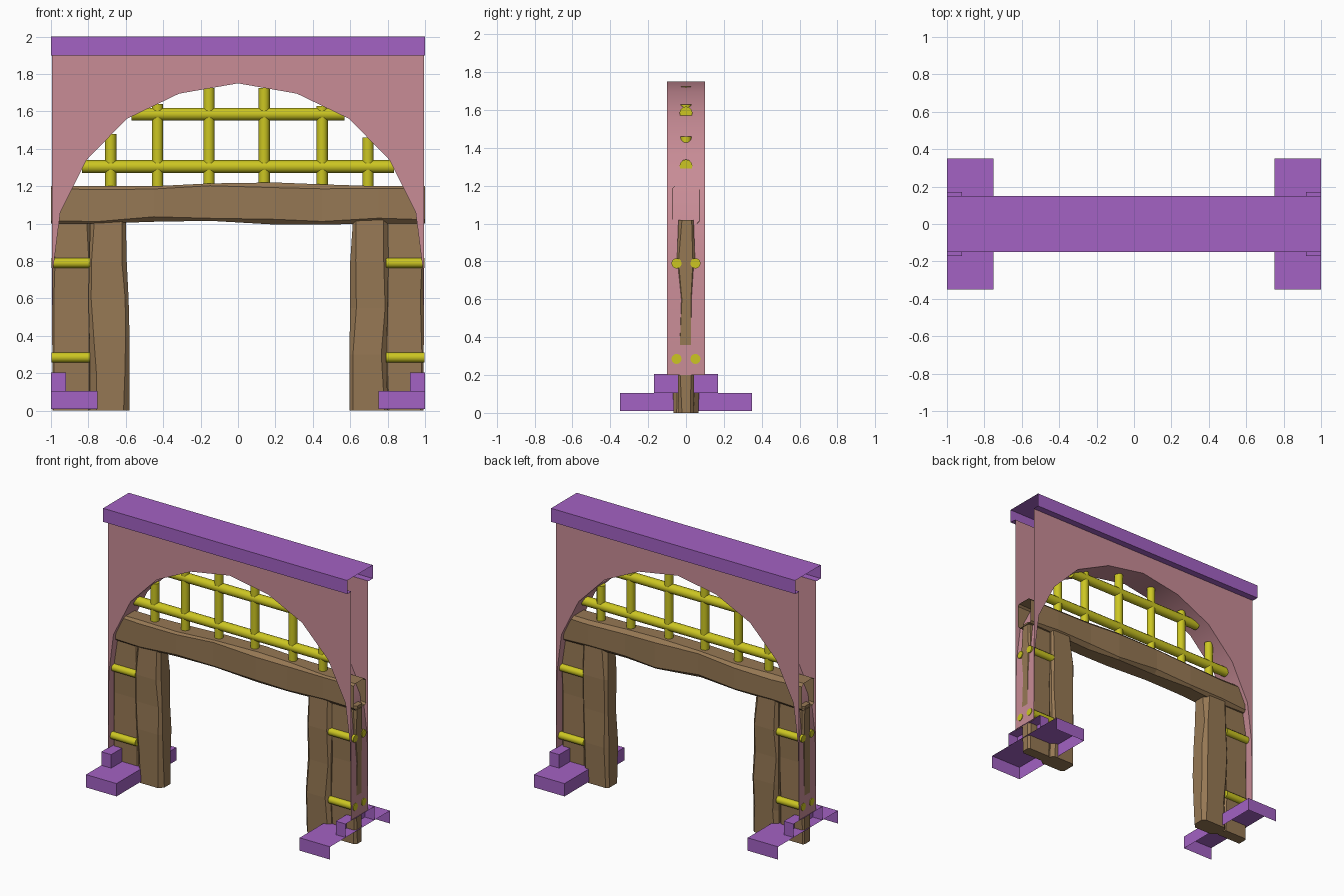
import bpy, bmesh, random
from mathutils import Vector, Matrix

random.seed(4)
if "Cube" in bpy.data.objects:
    bpy.data.objects.remove(bpy.data.objects["Cube"], do_unlink=True)


def material(name, rgb):
    linear = [(c / 255 / 12.92 if c < 11 else ((c / 255 + 0.055) / 1.055) ** 2.4) for c in rgb]
    m = bpy.data.materials.new(name)
    m.use_nodes = True
    m.diffuse_color = (*linear, 1)
    m.node_tree.nodes["Principled BSDF"].inputs["Base Color"].default_value = (*linear, 1)
    return m


pink = material("pink plaster", (200, 140, 150))
purple = material("purple trim", (163, 98, 195))
brown = material("brown timber", (150, 120, 84))
yellow = material("yellow metal", (204, 198, 34))


def finish(name, bm, mat, smooth=False):
    bmesh.ops.recalc_face_normals(bm, faces=bm.faces)
    mesh = bpy.data.meshes.new(name)
    bm.to_mesh(mesh)
    bm.free()
    mesh.materials.append(mat)
    obj = bpy.data.objects.new(name, mesh)
    bpy.context.collection.objects.link(obj)
    if smooth:
        bpy.ops.object.select_all(action="DESELECT")
        obj.select_set(True)
        bpy.context.view_layer.objects.active = obj
        bpy.ops.object.shade_smooth_by_angle(angle=0.7)
    return obj


def open_box(name, low, high, open_sides, mat):
    """Box whose faces pointing along any of open_sides are left out."""
    low, high = Vector(low), Vector(high)
    bm = bmesh.new()
    bmesh.ops.create_cube(bm, size=1, matrix=Matrix.Translation((low + high) / 2)
                          @ Matrix.Diagonal((*(high - low), 1)))
    bm.normal_update()
    gone = [f for f in bm.faces if any(f.normal.dot(Vector(d)) > 0.9 for d in open_sides)]
    bmesh.ops.delete(bm, geom=gone, context="FACES")
    return finish(name, bm, mat)


def hewn_timber(name, sections, upright, chamfer=0.015, open_ends=(False, False)):
    """Loft of chamfered rectangles; section = position, a low, a high, half depth."""
    bm = bmesh.new()
    rings = []
    for t, a0, a1, d in sections:
        c = [chamfer * random.uniform(0.5, 1.6) for _ in range(4)]
        outline = [(a0 + c[0], -d), (a1 - c[1], -d), (a1, -d + c[1]), (a1, d - c[2]),
                   (a1 - c[2], d), (a0 + c[3], d), (a0, d - c[3]), (a0, -d + c[0])]
        rings.append([bm.verts.new((a, y, t) if upright else (t, y, a)) for a, y in outline])
    for r, s in zip(rings, rings[1:]):
        for i in range(8):
            j = (i + 1) % 8
            bm.faces.new((r[i], r[j], s[j], s[i]))
    for ring, is_open in zip((rings[0], rings[-1]), open_ends):
        if not is_open:
            bm.faces.new(ring)
    return finish(name, bm, brown)


def rod(name, start, end, radius):
    start, end = Vector(start), Vector(end)
    along = end - start
    bm = bmesh.new()
    bmesh.ops.create_cone(
        bm, cap_ends=True, segments=12, radius1=radius, radius2=radius, depth=along.length,
        matrix=Matrix.Translation((start + end) / 2)
        @ along.to_track_quat("Z", "Y").to_matrix().to_4x4())
    return finish(name, bm, yellow, smooth=True)


# Plaster wall with the arch opening and its soffit
half = [(0.995, 0.2), (0.988, 0.76), (0.95, 1.06), (0.81, 1.34), (0.595, 1.56), (0.315, 1.695)]
arch = [(-x, z) for x, z in half] + [(0, 1.75)] + half[::-1]
bm = bmesh.new()
columns = [[bm.verts.new(p) for p in ((x, -0.1, 1.9), (x, -0.1, z), (x, 0.1, z), (x, 0.1, 1.9))]
           for x, z in arch]
for p, q in zip(columns, columns[1:]):
    for i in range(3):
        bm.faces.new((p[i], p[i + 1], q[i + 1], q[i]))
finish("arch_wall", bm, pink, smooth=True)

# Top trim: open-ended cap with narrow lips beneath
ENDS = [(1, 0, 0), (-1, 0, 0)]
open_box("top_trim", (-1, -0.15, 1.9), (1, 0.15, 2), ENDS + [(0, 0, -1)], purple)
for label, y0, y1 in (("front", -0.15, -0.1), ("back", 0.1, 0.15)):
    bm = bmesh.new()
    bm.faces.new([bm.verts.new(p) for p in ((-1, y0, 1.9), (-1, y1, 1.9), (1, y1, 1.9), (1, y0, 1.9))])
    finish(label + "_trim_lip", bm, purple)

# Stepped footings, open underneath and toward the outer end
for label, s in (("left", 1), ("right", -1)):
    for part, inner, y, z0, z1 in (("footing", 0.75, 0.35, 0.01, 0.105),
                                   ("footing_step", 0.92, 0.17, 0.105, 0.205)):
        a, b = sorted((s * inner, s))
        open_box(f"{label}_{part}", (a, -y, z0), (b, y, z1), [(s, 0, 0), (0, 0, -1)], purple)

# Hewn lintel and posts
hewn_timber("lintel_beam", [
    (-1, 1.0, 1.2, 0.07), (-0.75, 1.0, 1.2, 0.075), (-0.45, 1.01, 1.2, 0.08),
    (-0.15, 1.015, 1.215, 0.07), (0.2, 0.995, 1.22, 0.08), (0.45, 0.995, 1.21, 0.07),
    (0.75, 1.0, 1.2, 0.075), (1, 1.0, 1.2, 0.07)], False, 0.02, (True, True))
hewn_timber("right_inner_post", [
    (0, -0.79, -0.58, 0.065), (0.2, -0.79, -0.58, 0.07), (0.4, -0.795, -0.58, 0.075),
    (0.6, -0.8, -0.585, 0.07), (0.8, -0.795, -0.595, 0.075), (1.02, -0.79, -0.6, 0.065)], True, 0.022)
hewn_timber("left_inner_post", [
    (0, 0.595, 0.8, 0.065), (0.3, 0.595, 0.795, 0.075), (0.55, 0.6, 0.8, 0.07),
    (0.8, 0.6, 0.805, 0.075), (1.02, 0.615, 0.8, 0.065)], True, 0.022)
for label, s in (("left", 1), ("right", -1)):
    # Thin outer posts run out to the open ends of the wall
    sections = [(z, *sorted((s * 0.79, s * 0.993)), d)
                for z, d in ((0, 0.04), (0.3, 0.045), (0.6, 0.04), (0.8, 0.048), (1.02, 0.04))]
    hewn_timber(label + "_outer_post", sections, True, 0.012)
    # Short metal bars over both faces of the outer post
    for level, z in (("lower", 0.285), ("upper", 0.79)):
        for side, y in (("front", -0.05), ("back", 0.05)):
            rod(f"{label}_{level}_{side}_bar", (s * 0.79, y, z), (s * 0.998, y, z), 0.027)

# Grille in the arch
for level, z, x in (("lower", 1.305, 0.835), ("upper", 1.585, 0.57)):
    rod(level + "_grille_rail", (-x, 0, z), (x, 0, z), 0.034)
for i, (x, top) in enumerate(((-0.68, 1.48), (-0.43, 1.64), (-0.155, 1.725),
                              (0.14, 1.725), (0.45, 1.63), (0.695, 1.46))):
    rod(f"grille_bar_{i + 1}", (x, 0, 1.17), (x, 0, top), 0.03)
